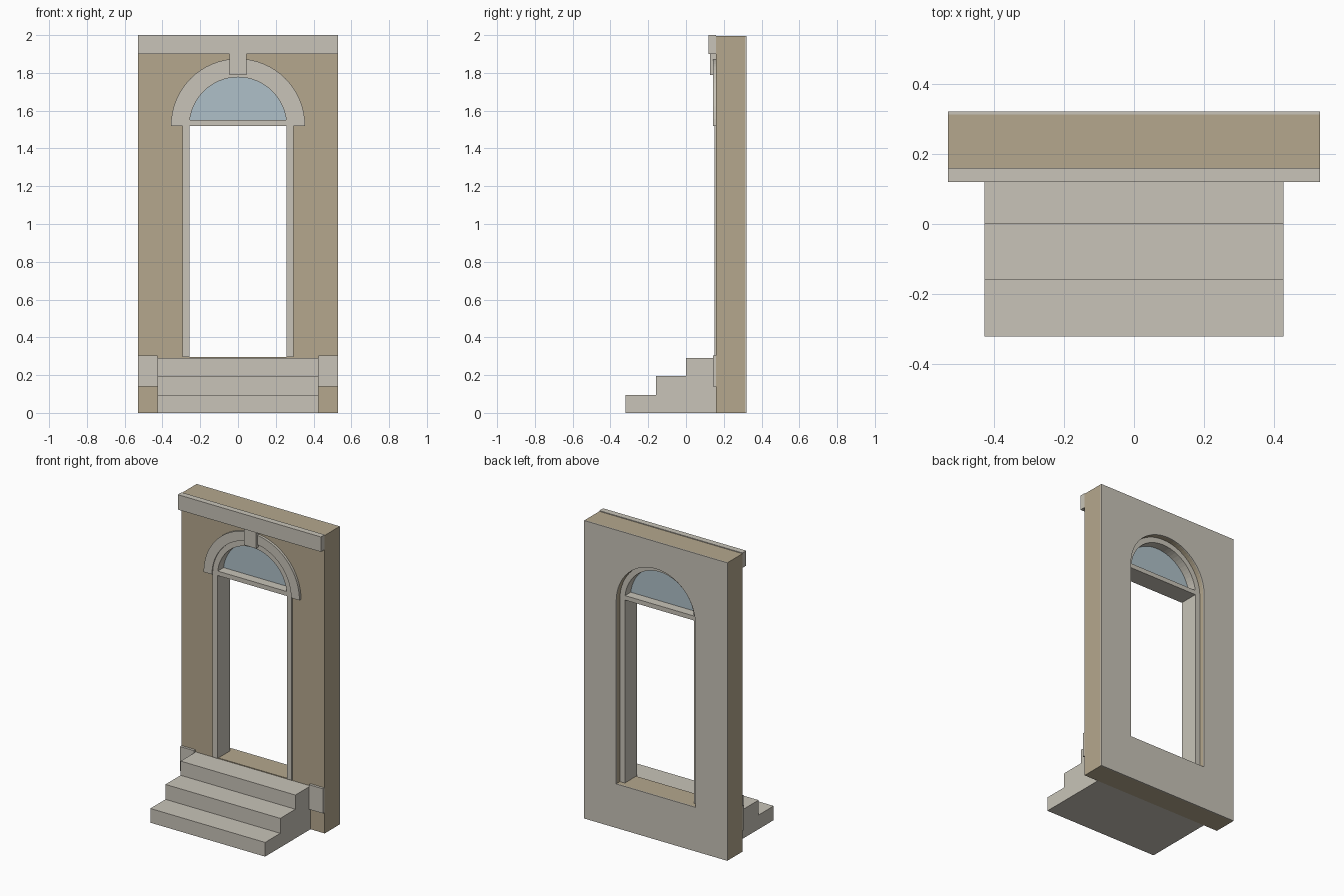
import bpy, bmesh, math

if "Cube" in bpy.data.objects:
    bpy.data.objects.remove(bpy.data.objects["Cube"])

def material(name, rgb):
    m = bpy.data.materials.new(name)
    m.diffuse_color = (*rgb, 1)
    m.use_nodes = True
    m.node_tree.nodes["Principled BSDF"].inputs["Base Color"].default_value = m.diffuse_color
    return m

STONE = material("pale_stone", (0.58, 0.55, 0.48))
TAN = material("tan_wall", (0.46, 0.39, 0.27))
GLASS = material("blue_glass", (0.43, 0.53, 0.58))
SPRING = 1.52   # height where the arches start
SILL = 0.295

def finish(name, bm, mat, mirror=False):
    if mirror:  # drop the faces lying on the centre plane
        bmesh.ops.delete(bm, geom=[f for f in bm.faces if all(abs(v.co.x) < 1e-5 for v in f.verts)],
                         context='FACES_ONLY')
        geom = bm.verts[:] + bm.edges[:] + bm.faces[:]
        dup = bmesh.ops.duplicate(bm, geom=geom)["geom"]
        for v in (g for g in dup if isinstance(g, bmesh.types.BMVert)):
            v.co.x = -v.co.x
        bmesh.ops.remove_doubles(bm, verts=bm.verts[:], dist=1e-5)
    bmesh.ops.recalc_face_normals(bm, faces=bm.faces[:])
    me = bpy.data.meshes.new(name)
    bm.to_mesh(me)
    bm.free()
    me.materials.append(mat)
    ob = bpy.data.objects.new(name, me)
    bpy.context.collection.objects.link(ob)
    return ob

def prism(name, pts, y0, y1, mat, mirror=False):
    """Extrude an x-z outline from y0 to y1."""
    bm = bmesh.new()
    f = bm.faces.new([bm.verts.new((x, y0, z)) for x, z in pts])
    new = bmesh.ops.extrude_face_region(bm, geom=[f], use_keep_orig=True)["geom"]
    for v in (g for g in new if isinstance(g, bmesh.types.BMVert)):
        v.co.y = y1
    bmesh.ops.triangulate(bm, faces=[f for f in bm.faces if len(f.verts) > 4])
    return finish(name, bm, mat, mirror)

def box(name, x0, x1, y0, y1, z0, z1, mat):
    return prism(name, [(x0, z0), (x1, z0), (x1, z1), (x0, z1)], y0, y1, mat)

def arc(r, a0=0.0, a1=math.pi / 2, n=16):
    return [(r * math.cos(a0 + (a1 - a0) * i / n), SPRING + r * math.sin(a0 + (a1 - a0) * i / n))
            for i in range(n + 1)]

# Wall with arched opening, and thin pale backing
half_wall = [(0, 0), (0.53, 0), (0.53, 1.995), (0, 1.995)] + arc(0.293)[::-1] + [(0.293, SILL), (0, SILL)]
prism("wall", half_wall, 0.16, 0.312, TAN, True)
prism("wall_backing", half_wall, 0.312, 0.32, STONE, True)

# Door frame, transom bar and fanlight glass
prism("door_frame", [(0.293, SILL)] + arc(0.293) + arc(0.257)[::-1] + [(0.257, SILL)],
      0.15, 0.28, STONE, True)
box("transom_bar", -0.257, 0.257, 0.15, 0.28, SPRING, 1.55, STONE)
start = math.asin(0.02 / 0.26)
prism("fanlight_glass", arc(0.26, start, math.pi - start, 32), 0.212, 0.22, GLASS)

# Arch moulding and keystone
prism("arch_moulding", arc(0.355) + arc(0.293)[::-1], 0.143, 0.16, STONE, True)
box("keystone", -0.045, 0.045, 0.127, 0.16, 1.79, 1.90, STONE)

# Cornice
box("cornice", -0.53, 0.53, 0.12, 0.16, 1.90, 2.0, STONE)

# Plinth blocks beside the steps
for side, s in (("left", -1), ("right", 1)):
    xs = sorted((s * 0.425, s * 0.53))
    box("plinth_block_" + side, xs[0], xs[1], 0.143, 0.16, 0.14, 0.305, STONE)

# Steps: side profile extruded across x
bm = bmesh.new()
profile = [(-0.32, 0), (0.16, 0), (0.16, 0.29), (0, 0.29), (0, 0.195),
           (-0.16, 0.195), (-0.16, 0.095), (-0.32, 0.095)]
face = bm.faces.new([bm.verts.new((-0.425, y, z)) for y, z in profile])
ext = bmesh.ops.extrude_face_region(bm, geom=[face], use_keep_orig=True)["geom"]
for v in (g for g in ext if isinstance(g, bmesh.types.BMVert)):
    v.co.x = 0.425
finish("steps", bm, STONE)
